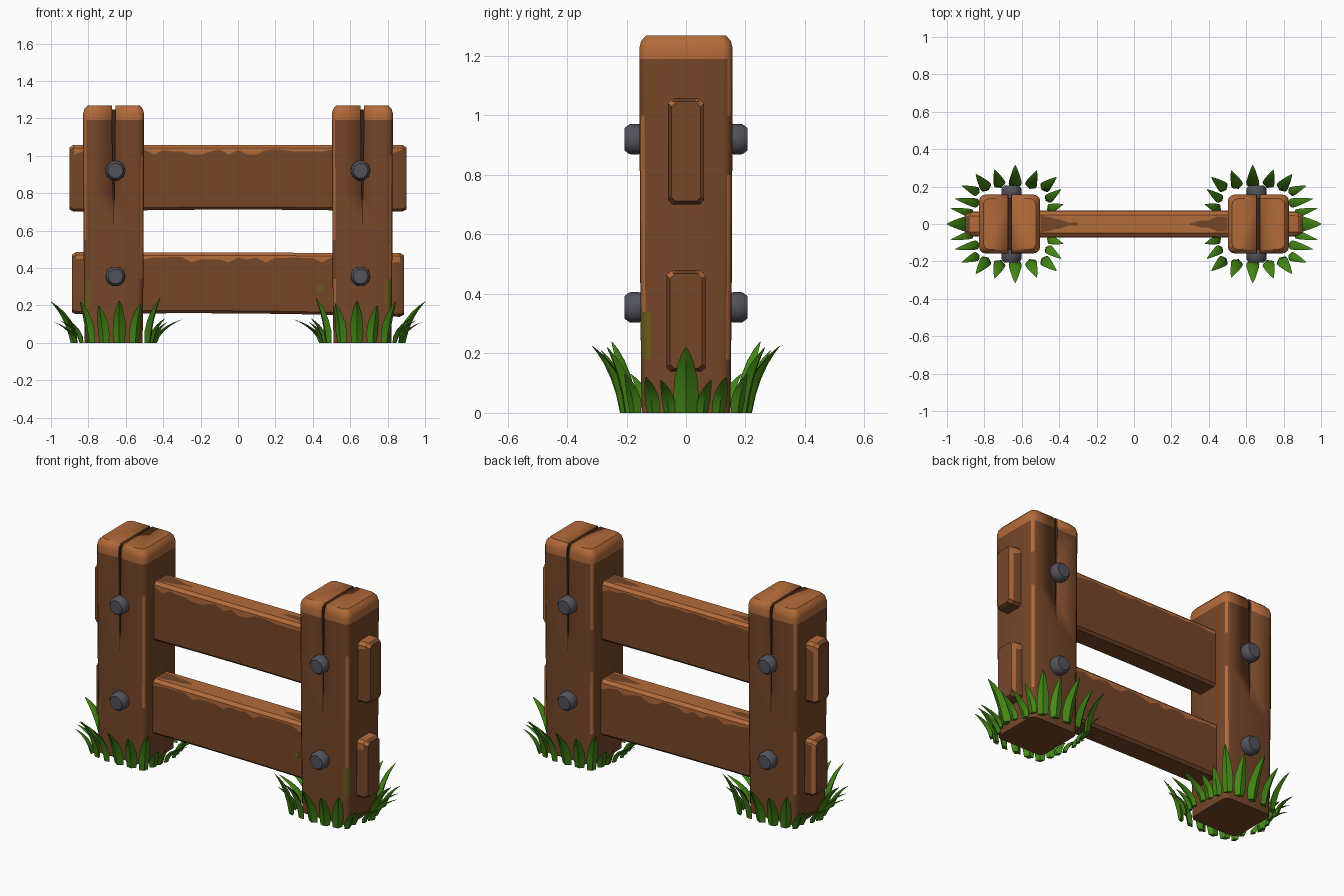
import bpy, bmesh, math, random
from mathutils import Vector

if "Cube" in bpy.data.objects:
    bpy.data.objects.remove(bpy.data.objects["Cube"])

random.seed(4)
BROWN, LIGHT, DARK, MOSS, STEEL, GREEN = range(6)
MATS = []
for name, col in [("wood_brown", (0.18, 0.062, 0.022)), ("worn_wood_edge", (0.45, 0.145, 0.042)),
                  ("crack_dark", (0.05, 0.018, 0.008)), ("moss_olive", (0.15, 0.105, 0.012)),
                  ("bolt_steel", (0.085, 0.085, 0.105)), ("grass_green", (0.06, 0.25, 0.008))]:
    m = bpy.data.materials.new(name)
    m.diffuse_color = (*col, 1)
    m.use_nodes = True
    m.node_tree.nodes["Principled BSDF"].inputs["Base Color"].default_value = m.diffuse_color
    MATS.append(m)


def loft(bm, rings, rule):
    """Skin closed rings; rule(segment, side) gives the colour, segment -1 / -2 are the end caps."""
    vs = [[bm.verts.new(p) for p in r] for r in rings]
    n = len(rings[0])
    for i in range(len(vs) - 1):
        for j in range(n):
            k = (j + 1) % n
            bm.faces.new((vs[i][j], vs[i][k], vs[i + 1][k], vs[i + 1][j])).material_index = rule(i, j)
    bm.faces.new(vs[0][::-1]).material_index = rule(-1, 0)
    bm.faces.new(vs[-1]).material_index = rule(-2, 0)


def finish(bm, name, angle=35):
    bmesh.ops.recalc_face_normals(bm, faces=bm.faces)
    me = bpy.data.meshes.new(name)
    bm.to_mesh(me)
    bm.free()
    for m in MATS:
        me.materials.append(m)
    me.shade_smooth()
    me.set_sharp_from_angle(angle=math.radians(angle))
    ob = bpy.data.objects.new(name, me)
    bpy.context.collection.objects.link(ob)
    return ob


def post(name, cx, side):
    """Rounded square post with worn corners and a light cap."""
    hx, hy, r = 0.163, 0.157, 0.034
    levels = [(0, 0.95), (0.18, 0.965), (0.34, 0.975), (0.55, 0.985), (0.8, 0.99), (1.0, 0.995),
              (1.19, 1), (1.225, 1), (1.25, 0.96), (1.268, 0.86)]
    rings = []
    for z, s in levels:
        ring = []
        for c, (sx, sy) in enumerate([(1, 1), (-1, 1), (-1, -1), (1, -1)]):
            for k in range(4):
                a = math.radians(90 * c + 30 * k)
                ring.append((cx + s * (sx * (hx - r) + r * math.cos(a)),
                             s * (sy * (hy - r) + r * math.sin(a)), z))
        rings.append(ring)
    mossy = 2 if side < 0 else 3          # outer front corner

    def rule(i, j):
        if i == -2 or i >= 6:
            return LIGHT
        corner, k = divmod(j, 4)
        if i == 1 and corner == mossy and k < 3:
            return MOSS
        if k == 1 and i >= 1 and (i + corner) % 4 != 0:
            return LIGHT
        return BROWN
    bm = bmesh.new()
    loft(bm, rings, rule)
    ob = finish(bm, name)

    # split over the top and down the front and back
    prof = [(-.25, .62), (-.156, .62), (-.14, .9), (-.14, 1.248), (.14, 1.248), (.14, .9),
            (.156, .62), (.25, .62), (.25, 1.35), (-.25, 1.35)]
    bm = bmesh.new()
    loft(bm, [[(cx + s * (0.002 + (z - .62) * .012), y, z) for y, z in prof] for s in (-1, 1)],
         lambda i, j: DARK)
    cut = finish(bm, name + "_split_cutter")
    cut.hide_render = True
    cut.hide_viewport = True
    mod = ob.modifiers.new("split", 'BOOLEAN')
    mod.operation, mod.object, mod.solver = 'DIFFERENCE', cut, 'EXACT'


def rail(name, half_len, z0, z1, hy, tilt):
    """Plank along x with a wavy worn strip at its top edges and dark patches on top."""
    xs = [-half_len, -half_len + .022] + [-.8 + .05 * i for i in range(33)] + [half_len - .022, half_len]
    rings = []
    for n, x in enumerate(xs):
        e = 0.012 if n in (0, len(xs) - 1) else 0
        sag = 0.012 * (1 - (x / half_len) ** 2)
        a, b = z0 + sag + e + tilt * x, z1 + e * -1 + tilt * x * .3
        y = hy - e - (.006 if abs(x) > .7 else 0)
        wa, wb = [random.choice((.008, .012, .02, .036)) for _ in range(2)]
        m = .042 * min(1, max(.05, (abs(x) - .28) * 5)) + random.uniform(-.006, .006)
        yt = y - .018
        half = [(y - .014, a), (y, a + .014), (y, b - .016 - wa), (y, b - .016), (yt, b), (m, b)]
        back = [(-m, b), (-yt, b), (-y, b - .016), (-y, b - .016 - wb), (-y, a + .014), (-y + .014, a)]
        rings.append([(x, p, q) for p, q in half + back])
    last = len(xs) - 2

    def rule(i, j):
        if i < 0:
            return BROWN
        if i in (0, last):
            return LIGHT if j in (1, 2, 3, 4, 6, 7) else BROWN
        if j == 5:                        # middle of the top face
            return BROWN if .3 < abs(xs[i] + .025) < .5 else LIGHT
        return LIGHT if j in (2, 3, 4, 6, 7, 8) else BROWN
    bm = bmesh.new()
    loft(bm, rings, rule)
    finish(bm, name)


def bolt(name, x, z, s):
    """Round bolt head with a chamfered rim."""
    bm = bmesh.new()
    rings = [[(x + r * math.cos(a), s * y, z + r * math.sin(a))
              for a in [math.tau * k / 10 for k in range(10)]]
             for r, y in [(.05, .13), (.054, .165), (.053, .19), (.04, .206)]]
    loft(bm, rings, lambda i, j: STEEL)
    finish(bm, name, 40)


def blade(bm, base, tip, h, w):
    """Curved tapering leaf with a raised ridge."""
    base, tip = Vector((*base, 0)), Vector((*tip, 0))
    out = (tip - base).normalized()
    acr = Vector((-out.y, out.x, 0))
    rings = []
    for t, k in [(0, .8), (.22, 1), (.45, .92), (.68, .66), (.86, .38), (1, .06)]:
        c = base.lerp(tip, t ** 1.7) + Vector((0, 0, h * (1.25 * t - .25 * t * t)))
        u = w * k / 2
        rings.append([c + acr * u, c + out * u * .6, c - acr * u, c - out * u * .5])
    loft(bm, rings, lambda i, j: GREEN)


# base and tip (outward from post, depth), height, width; mirrored front to back
BLADES = [((.17, .11), (.29, .135), .12, .05), ((.17, .17), (.255, .205), .13, .05),
          ((.12, .19), (.18, .265), .22, .065), ((.05, .205), (.08, .29), .2, .065),
          ((-.03, .205), (-.03, .315), .225, .07), ((-.11, .2), (-.145, .285), .21, .065),
          ((-.18, .19), (-.25, .25), .24, .06), ((-.2, .13), (-.275, .185), .13, .05),
          ((-.21, .08), (-.285, .105), .11, .05), ((-.22, .035), (-.365, .045), .125, .05),
          ((.2, .055), (.315, .085), .11, .045)]


def grass(name, cx, side):
    bm = bmesh.new()
    blade(bm, (cx + side * .21, 0), (cx + side * .335, 0), .22, .085)
    for (bu, bv), (tu, tv), h, w in BLADES:
        for s in (-1, 1):
            blade(bm, (cx + side * bu, s * bv), (cx + side * tu, s * tv), h, w)
    finish(bm, name, 50)


for side, label in ((-1, "left"), (1, "right")):
    cx = side * .665
    post(label + "_post", cx, side)
    grass(label + "_grass", cx, side)
    for z, lvl in ((.92, "upper"), (.355, "lower")):
        for s, face in ((-1, "front"), (1, "back")):
            bolt(f"{label}_{lvl}_{face}_bolt", side * .655, z, s)
rail("upper_rail", .9, .70, 1.058, .067, 0)
rail("lower_rail", .888, .145, .482, .072, -.008)

# small moss patch on the lower rail beside the right post
bm = bmesh.new()
loft(bm, [[(.437 + .018 * math.cos(a), y, .29 + .02 * math.sin(a))
           for a in [math.tau * k / 7 for k in range(7)]] for y in (-.07, -.074)], lambda i, j: MOSS)
finish(bm, "moss_patch")
